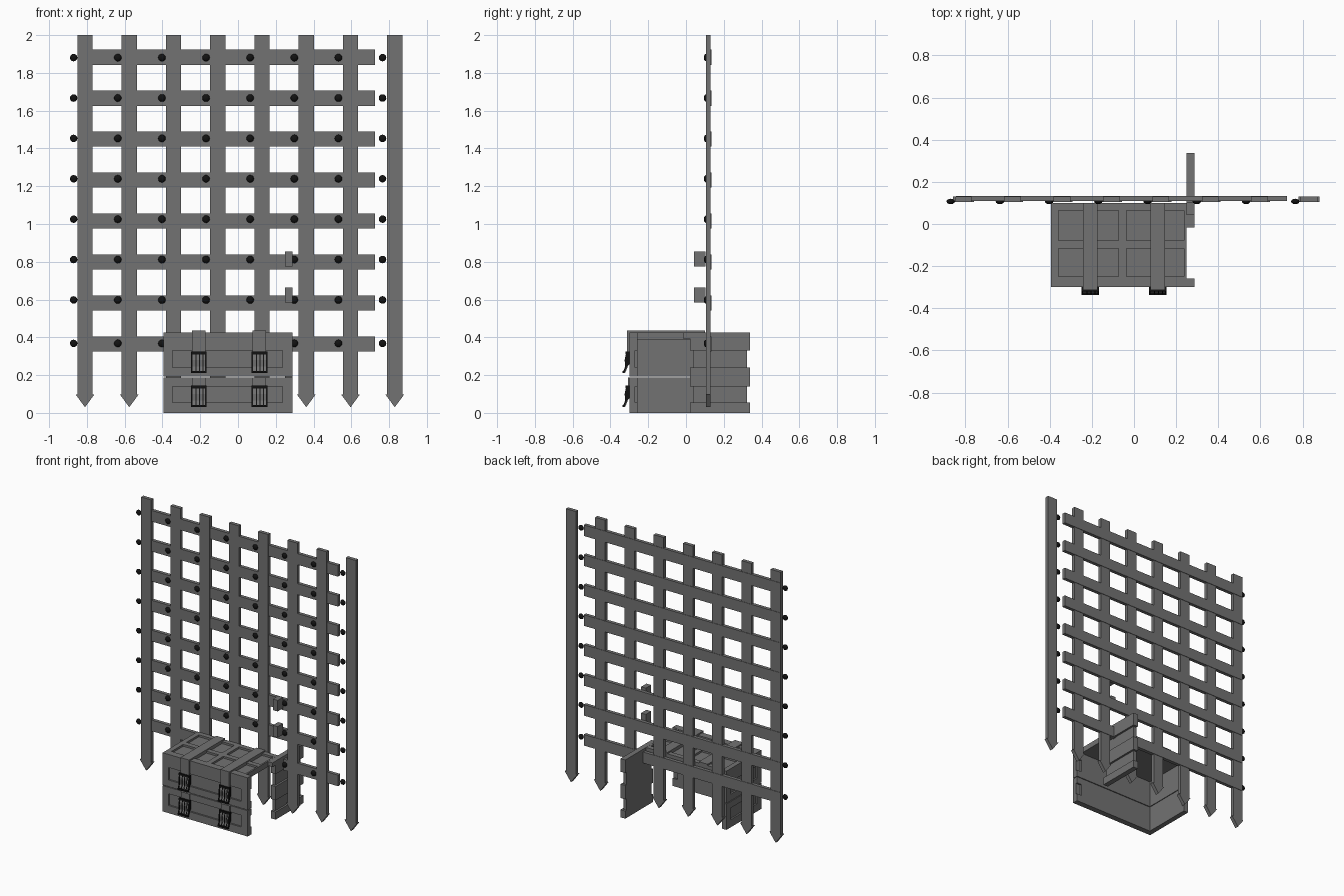
import bpy, bmesh
from mathutils import Matrix, Vector

cube = bpy.data.objects.get("Cube")
if cube:
    bpy.data.objects.remove(cube, do_unlink=True)


def material(name, value):
    m = bpy.data.materials.new(name)
    m.use_nodes = True
    col = (value, value, value, 1)
    m.diffuse_color = col
    bsdf = m.node_tree.nodes["Principled BSDF"]
    bsdf.inputs["Base Color"].default_value = col
    bsdf.inputs["Roughness"].default_value = 0.8
    return m


GREY = material("iron grey", 0.17)
BLACK = material("black metal", 0.006)


def finish(bm, name, mat):
    bmesh.ops.recalc_face_normals(bm, faces=bm.faces)
    mesh = bpy.data.meshes.new(name)
    bm.to_mesh(mesh)
    bm.free()
    mesh.materials.append(mat)
    ob = bpy.data.objects.new(name, mesh)
    bpy.context.collection.objects.link(ob)
    return ob


def boxes(name, spans, mat=GREY):
    """One object from boxes given as ((x0, x1), (y0, y1), (z0, z1))."""
    bm = bmesh.new()
    for span in spans:
        mid = Vector([(a + b) / 2 for a, b in span])
        size = Vector([b - a for a, b in span])
        bmesh.ops.create_cube(bm, size=1, matrix=Matrix.Translation(mid) @ Matrix.Diagonal(size).to_4x4())
    return finish(bm, name, mat)


def prism(name, points, place, step, mat=GREY):
    """Extrude a 2D outline, placed in space by a function, along step."""
    bm = bmesh.new()
    face = bm.faces.new([bm.verts.new(place(*p)) for p in points])
    out = bmesh.ops.extrude_face_region(bm, geom=[face])
    moved = [v for v in out["geom"] if isinstance(v, bmesh.types.BMVert)]
    bmesh.ops.translate(bm, verts=moved, vec=step)
    # Keep the starting cap so that the prism is closed
    if not face.is_valid:
        bm.faces.new([v for v in bm.verts if v not in moved])
    return finish(bm, name, mat)


def carve(ob, spans):
    """Cut recesses out of a panel, one box at a time."""
    bpy.context.view_layer.objects.active = ob
    for span in spans:
        cutter = boxes("recess_cutter", [span])
        cutter.hide_render = True
        mod = ob.modifiers.new("recess", "BOOLEAN")
        mod.operation = "DIFFERENCE"
        mod.solver = "EXACT"
        mod.object = cutter
        bpy.ops.object.modifier_apply(modifier=mod.name)
        bpy.data.objects.remove(cutter, do_unlink=True)


# Upright bars with arrow points
PITCH = 0.2343
spike = [(-.04, 2), (-.04, .098), (-.05, .098), (0, .03), (.05, .098), (.04, .098), (.04, 2)]
for i in range(8):
    cx = -0.81 + i * PITCH
    prism(f"upright_bar_{i + 1}", spike, lambda x, z: (cx + x, 0.105, z), (0, 0.026, 0))

# Cross bars
for i in range(8):
    z = 0.365 + i * 0.2168
    boxes(f"cross_bar_{i + 1}", [((-0.845, 0.725), (0.109, 0.134), (z - .04, z + .04))])

# Domed rivets between the uprights
bm = bmesh.new()
for row in range(8):
    z = 0.368 if row == 0 else 0.598 + (row - 1) * 0.2138
    for col in range(8):
        spot = Matrix.Translation((-0.87 + col * 0.2336, 0.107, z))
        flat = Matrix.Diagonal((0.02, 0.013, 0.02, 1))
        bmesh.ops.create_uvsphere(bm, u_segments=12, v_segments=6, radius=1, matrix=spot @ flat)
for f in bm.faces:
    f.smooth = True
finish(bm, "rivets", BLACK)

# Two tiers of the chest: front and side panels with recessed bands
TIERS = {"lower": ((0, .187), (.055, .14)), "upper": ((.192, .425), (.24, .33))}
for tier, (span, band) in TIERS.items():
    front = boxes(f"{tier}_front_panel", [((-.394, .288), (-.3, -.258), span)])
    carve(front, [((-.347, .235), (-.32, -.288), band),
                  ((.25, .3), (-.27, -.24), band)])
    top = min(span[1], .385)
    side = boxes(f"{tier}_side_panel", [((-.394, -.357), (-.258, .1), (span[0], top))])
    carve(side, [((-.41, -.382), (-.25, .055), band)])

# Open-ended lid with sunken fields
lid = boxes("lid", [((-.394, .249), (-.258, .1), (.385, .425))])
carve(lid, [(xs, ys, (.411, .45))
            for xs in ((-.358, -.074), (-.036, .237))
            for ys in ((-.25, -.116), (-.078, .064))])

# Displaced end panel with grooves running through to its edges
door = boxes("loose_end_panel", [((.25, .288), (.02, .338), (0, .425))])
for _, band in TIERS.values():
    carve(door, [((.274, .3), (0, .4), band),
                 ((.24, .3), (.322, .4), band),
                 ((.24, .3), (0, .036), band)])
boxes("end_panel_tab", [((.25, .288), (-.016, .02), (.395, .425))])

# Loose blocks
for i, z in enumerate((.585, .775)):
    boxes(f"loose_block_{i + 1}", [((.25, .288), (.042, .102), (z, z + .08))])

# Straps and ribbed clasps
clasp = [(-.3, .11), (-.316, .11), (-.325, .07), (-.322, .035), (-.336, 0), (-.327, 0), (-.31, .04), (-.3, .05)]
plate = [(y + .004, z) for y, z in clasp]
for side, cx in (("right", -.208), ("left", .113)):
    xs = (cx - .035, cx + .035)
    boxes(f"{side}_strap", [(xs, (-.312, .1), (.411, .435)),
                            (xs, (-.312, -.3), (.31, .411)),
                            (xs, (-.308, -.288), (.12, .187))])
    for tier, base in (("lower", .03), ("upper", .21)):
        name = f"{side}_{tier}_clasp"
        prism(f"{name}_plate", plate, lambda y, z: (cx - .036, y, base + z), (.072, 0, 0))
        for k, off in enumerate((-.042, -.018, .001, .02, .034)):
            width = .008 if k in (0, 4) else .005
            prism(f"{name}_rib_{k + 1}", clasp, lambda y, z: (cx + off, y, base + z), (width, 0, 0), BLACK)
        boxes(f"{name}_hinge", [((cx - .042, cx + .042), (-.321, -.3), (base + .1, base + .114)),
                                ((cx - .04, cx + .04), (-.337, -.327), (base, base + .012))], BLACK)
